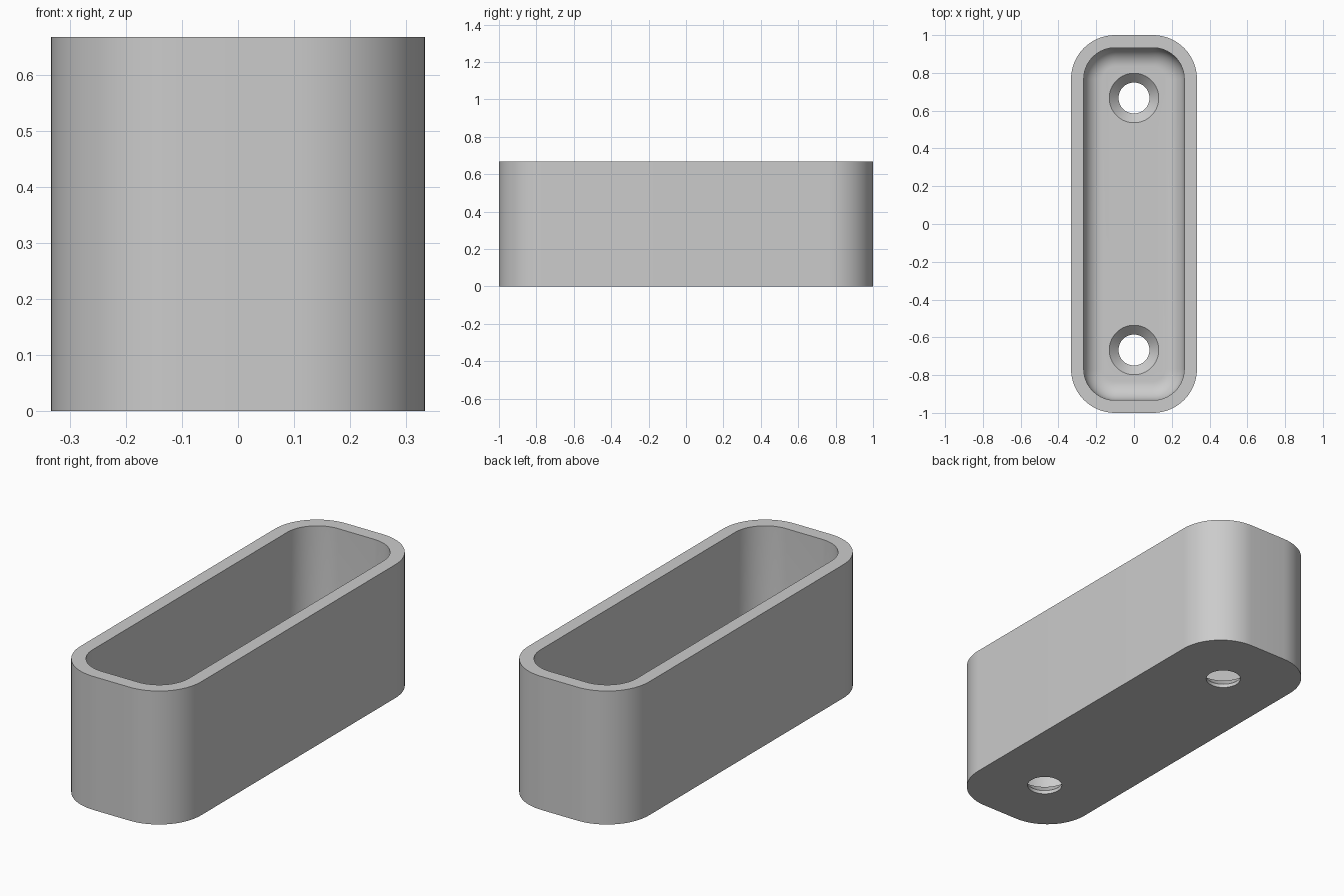
import bpy, bmesh, math

cube = bpy.data.objects.get("Cube")
if cube:
    bpy.data.objects.remove(cube, do_unlink=True)

HALF_X, HALF_Y, HEIGHT = 1 / 3, 1.0, 2 / 3
CORNER, WALL, FLOOR, FILLET = 0.233, 0.067, 0.067, 0.1
HOLE_R, SINK_R, HOLE_Y = 0.082, 0.131, 0.667
STEPS = 16

grey = bpy.data.materials.new("plain grey")
grey.use_nodes = True
colour = (0.6, 0.6, 0.6, 1)
grey.diffuse_color = colour
grey.node_tree.nodes["Principled BSDF"].inputs["Base Color"].default_value = colour


def make_object(name, bm):
    bmesh.ops.recalc_face_normals(bm, faces=bm.faces)
    mesh = bpy.data.meshes.new(name)
    bm.to_mesh(mesh)
    bm.free()
    mesh.materials.append(grey)
    obj = bpy.data.objects.new(name, mesh)
    bpy.context.collection.objects.link(obj)
    return obj


def rounded_ring(inset, z):
    """Rounded rectangle, inset from the outer wall, at height z."""
    r = CORNER - inset
    cx, cy = HALF_X - CORNER, HALF_Y - CORNER
    points = []
    for quarter, (sx, sy) in enumerate(((1, 1), (-1, 1), (-1, -1), (1, -1))):
        for i in range(STEPS + 1):
            a = (quarter + i / STEPS) * math.pi / 2
            points.append((sx * cx + r * math.cos(a), sy * cy + r * math.sin(a), z))
    return points


def circle_ring(r, y, z, sides=64):
    return [(r * math.cos(2 * math.pi * i / sides),
             y + r * math.sin(2 * math.pi * i / sides), z) for i in range(sides)]


def skin(bm, rings):
    """Closed solid through a stack of matching rings."""
    rows = [[bm.verts.new(p) for p in ring] for ring in rings]
    for a, b in zip(rows, rows[1:]):
        for i in range(len(a)):
            j = (i + 1) % len(a)
            bm.faces.new((a[i], a[j], b[j], b[i]))
    bm.faces.new(rows[0])
    bm.faces.new(rows[-1])


# Tray: outer wall, flat rim, inner wall and filleted floor
rings = [rounded_ring(0, 0), rounded_ring(0, HEIGHT), rounded_ring(WALL, HEIGHT)]
for i in range(13):
    a = i / 12 * math.pi / 2
    rings.append(rounded_ring(WALL + FILLET * (1 - math.cos(a)),
                              FLOOR + FILLET * (1 - math.sin(a))))
bm = bmesh.new()
skin(bm, rings)
tray = make_object("tray", bm)

# Countersunk screw holes
bm = bmesh.new()
sink_start = FLOOR - (SINK_R - HOLE_R)
for y in (-HOLE_Y, HOLE_Y):
    skin(bm, [circle_ring(HOLE_R, y, -0.1), circle_ring(HOLE_R, y, sink_start),
              circle_ring(SINK_R + 0.01, y, FLOOR + 0.01)])
cutter = make_object("hole_cutter", bm)
cutter.hide_render = True
cutter.hide_set(True)

cut = tray.modifiers.new("screw holes", "BOOLEAN")
cut.operation = "DIFFERENCE"
cut.solver = "EXACT"
cut.object = cutter

# Apply the cut, then smooth the curved walls and keep the rims crisp
bpy.ops.object.select_all(action="DESELECT")
tray.select_set(True)
bpy.context.view_layer.objects.active = tray
bpy.ops.object.modifier_apply(modifier=cut.name)
bpy.data.objects.remove(cutter, do_unlink=True)
bpy.ops.object.shade_smooth_by_angle(angle=math.radians(30))
